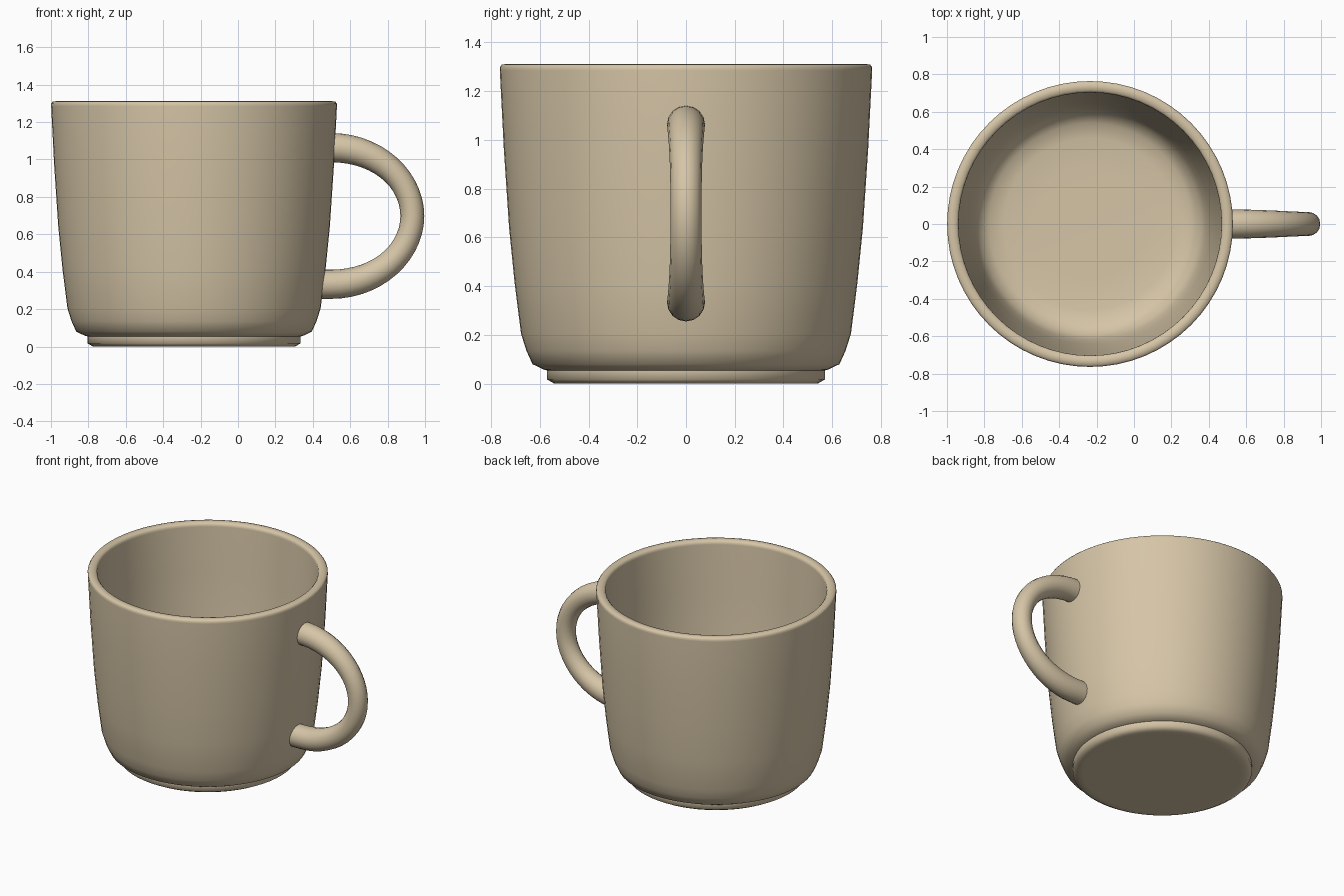
import bpy, bmesh, math
from mathutils import Vector

if "Cube" in bpy.data.objects:
    bpy.data.objects.remove(bpy.data.objects["Cube"])

AXIS_X = -0.235   # centre line of the cup

clay = bpy.data.materials.new("warm_beige")
clay.diffuse_color = (0.67, 0.56, 0.385, 1)
clay.use_nodes = True
clay.node_tree.nodes["Principled BSDF"].inputs["Base Color"].default_value = clay.diffuse_color


def finish(name, bm, angle):
    bmesh.ops.recalc_face_normals(bm, faces=bm.faces[:])
    me = bpy.data.meshes.new(name)
    bm.to_mesh(me)
    bm.free()
    me.materials.append(clay)
    ob = bpy.data.objects.new(name, me)
    bpy.context.collection.objects.link(ob)
    bpy.ops.object.select_all(action='DESELECT')
    ob.select_set(True)
    bpy.context.view_layer.objects.active = ob
    bpy.ops.object.shade_smooth_by_angle(angle=math.radians(angle))
    return ob


def skin(bm, rings):
    """Join successive closed rings with quads and cap both ends."""
    n = len(rings[0])
    for a, b in zip(rings, rings[1:]):
        for i in range(n):
            j = (i + 1) % n
            bm.faces.new((a[i], a[j], b[j], b[i]))
    bm.faces.new(rings[0])
    bm.faces.new(rings[-1])


# Cup: one lathed profile, from underside up the outside and down the inside
profile = [
    (0.50, 0.0), (0.54, 0.0), (0.57, 0.017), (0.57, 0.054),        # foot ring
    (0.585, 0.058), (0.63, 0.08), (0.655, 0.135), (0.677, 0.205),  # rounded base
    (0.703, 0.41), (0.726, 0.64), (0.748, 0.97), (0.764, 1.285),   # outer wall
    (0.764, 1.298), (0.756, 1.309), (0.735, 1.312), (0.714, 1.309),  # rim
    (0.704, 1.298), (0.703, 1.285), (0.688, 0.97), (0.667, 0.64),  # inner wall
    (0.643, 0.41), (0.618, 0.23), (0.59, 0.16), (0.54, 0.12),
    (0.46, 0.105), (0.30, 0.10),                                   # inner floor
]
SEG = 64
bm = bmesh.new()
rings = [[bm.verts.new((AXIS_X + r * math.cos(math.tau * i / SEG),
                        r * math.sin(math.tau * i / SEG), z))
          for i in range(SEG)] for r, z in profile]
skin(bm, rings)
finish("cup_body", bm, 65)

# Handle: tapered tube along a half ellipse with short ends set into the wall
CX, CZ, RX, RZ = 0.50, 0.698, 0.432, 0.365
path = [(Vector((0.485, 0, CZ + RZ)), Vector((1, 0, 0)), 0.078)]
STEPS = 28
for k in range(STEPS + 1):
    t = math.pi / 2 - math.pi * k / STEPS
    point = Vector((CX + RX * math.cos(t), 0, CZ + RZ * math.sin(t)))
    tangent = Vector((RX * math.sin(t), 0, -RZ * math.cos(t))).normalized()
    path.append((point, tangent, 0.064 + 0.014 * abs(math.sin(t)) ** 3))
path.append((Vector((0.435, 0, CZ - RZ)), Vector((-1, 0, 0)), 0.078))

SIDES = 16
bm = bmesh.new()
rings = []
for point, tangent, radius in path:
    side = Vector((0, 1, 0))
    up = tangent.cross(side)
    rings.append([bm.verts.new(point + radius * (
        side * math.cos(math.tau * i / SIDES) + up * math.sin(math.tau * i / SIDES)))
        for i in range(SIDES)])
skin(bm, rings)
finish("handle", bm, 50)
